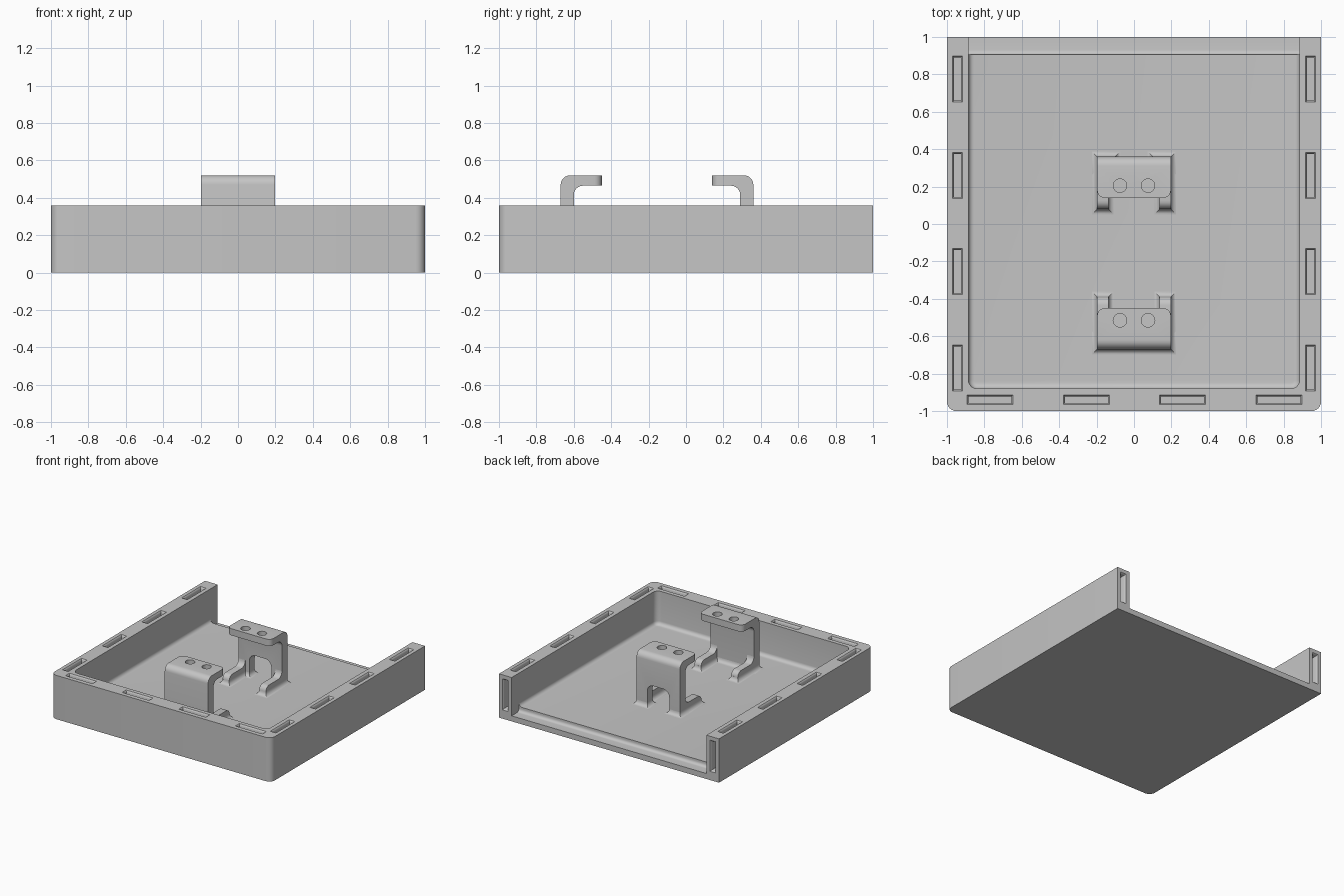
import bpy, bmesh, math
from mathutils import Vector

if "Cube" in bpy.data.objects:
    bpy.data.objects.remove(bpy.data.objects["Cube"])

FLOOR, LIP, TOP = 0.085, 0.045, 0.36
gray = bpy.data.materials.new("gray")
gray.diffuse_color = (0.56, 0.56, 0.56, 1)
gray.use_nodes = True
gray.node_tree.nodes["Principled BSDF"].inputs["Base Color"].default_value = gray.diffuse_color


def arc(cx, cy, r, a0, a1, n=6):
    return [(cx + r * math.cos(math.radians(a0 + (a1 - a0) * i / n)),
             cy + r * math.sin(math.radians(a0 + (a1 - a0) * i / n))) for i in range(n + 1)]


def make(name, bm):
    bmesh.ops.recalc_face_normals(bm, faces=bm.faces)
    me = bpy.data.meshes.new(name)
    bm.to_mesh(me)
    bm.free()
    me.materials.append(gray)
    ob = bpy.data.objects.new(name, me)
    bpy.context.collection.objects.link(ob)
    return ob


def prism(bm, points, shift):
    """Extrude a closed outline of 3D points by a vector."""
    face = bm.faces.new([bm.verts.new(p) for p in points])
    ext = bmesh.ops.extrude_face_region(bm, geom=[face])["geom"]
    bmesh.ops.translate(bm, vec=Vector(shift),
                        verts=[v for v in ext if isinstance(v, bmesh.types.BMVert)])


def loft(bm, rings):
    """Skin four-cornered rings and cap both ends."""
    rings = [[bm.verts.new(p) for p in ring] for ring in rings]
    for a, b in zip(rings, rings[1:]):
        for k in range(4):
            bm.faces.new((a[k], a[(k + 1) % 4], b[(k + 1) % 4], b[k]))
    bm.faces.new(rings[0])
    bm.faces.new(rings[-1])


def cut(ob, cutter):
    m = ob.modifiers.new("cut", 'BOOLEAN')
    m.operation, m.solver, m.object = 'DIFFERENCE', 'EXACT', cutter
    bpy.context.view_layer.objects.active = ob
    bpy.ops.object.modifier_apply(modifier=m.name)
    bpy.data.objects.remove(cutter)


def smooth(ob):
    bpy.ops.object.select_all(action='DESELECT')
    ob.select_set(True)
    bpy.context.view_layer.objects.active = ob
    bpy.ops.object.shade_smooth_by_angle(angle=math.radians(30))


def plan(w, y0, y1, r):
    """Rectangle outline with rounded front corners."""
    return arc(-w + r, y0 + r, r, 180, 270) + arc(w - r, y0 + r, r, 270, 360) + [(w, y1), (-w, y1)]


# tray body
bm = bmesh.new()
prism(bm, [(x, y, 0) for x, y in plan(1, -1, 1, 0.05)], (0, 0, TOP))
tray = make("tray", bm)

# inner pocket, open at the back, with a rounded floor edge
bm = bmesh.new()
prism(bm, [(x, y, FLOOR) for x, y in plan(0.885, -0.88, 1.2, 0.045)], (0, 0, 0.6))
low = [e for e in bm.edges if all(abs(v.co.z - FLOOR) < 1e-5 for v in e.verts)]
bmesh.ops.bevel(bm, geom=low, offset=0.03, segments=5, profile=0.5, affect='EDGES')
cut(tray, make("pocket_cutter", bm))

# step down to the thin lip at the back edge
bm = bmesh.new()
step = ([(0.905, 0.6), (0.905, FLOOR - 0.015)]
        + arc(0.93, LIP + 0.025, 0.025, 180, 270, 5) + [(1.1, LIP), (1.1, 0.6)])
prism(bm, [(-0.885, y, z) for y, z in step], (1.77, 0, 0))
cut(tray, make("back_cutter", bm))


def slot(bm, origin, u, v, n, length=0.24, width=0.046):
    """Slot with a flared mouth, sunk against the outward direction n."""
    o, u, v, n = Vector(origin), Vector(u), Vector(v), Vector(n)
    rings = []
    for h, g in ((0.02, 0.003), (0, 0.003), (-0.006, -0.002), (-0.014, -0.005), (-0.06, -0.005)):
        a, b = length / 2 + g, width / 2 + g
        rings.append([o + n * h + u * (i * a) + v * (j * b)
                      for i, j in ((-1, -1), (1, -1), (1, 1), (-1, 1))])
    loft(bm, rings)


# slots along the rims and in the wall ends
X, Y, Z = (1, 0, 0), (0, 1, 0), (0, 0, 1)
bm = bmesh.new()
for c in (-0.77, -0.255, 0.26, 0.775):
    for x in (-0.944, 0.944):
        slot(bm, (x, c, TOP), Y, X, Z)
    slot(bm, (c, -0.939, TOP), X, Y, Z)
for x in (-0.944, 0.944):
    slot(bm, (x, 1, 0.2), Z, X, Y, 0.25)
cut(tray, make("slot_cutter", bm))
smooth(tray)


def flare(bm, x0, x1, y0, y1, r=0.035, n=5):
    """Concave skirt blending a rectangle into the floor."""
    rings = []
    for i in range(n + 1):
        a = math.radians(90 * i / n)
        g, z = r * (1 - math.sin(a)), FLOOR - 0.001 + r * (1 - math.cos(a))
        rings.append([(x0 - g, y0 - g, z), (x1 + g, y0 - g, z),
                      (x1 + g, y1 + g, z), (x0 - g, y1 + g, z)])
    loft(bm, rings)


BASE = FLOOR - 0.01
hook = ([(0, BASE)] + arc(0.05, 0.47, 0.05, 180, 90) + [(0.22, 0.52), (0.22, 0.465)]
        + arc(0.12, 0.415, 0.05, 90, 180) + [(0.07, BASE)])
foot = ([(0.01, BASE), (0.28, BASE)] + arc(0.235, 0.115, 0.045, 0, 90)
        + arc(0.12, 0.21, 0.05, 270, 180) + [(0.01, 0.21)])


def clip(name, y0, s, arched):
    # upright wall with an overhanging plate
    bm = bmesh.new()
    prism(bm, [(-0.197, y0 + s * d, z) for d, z in hook], (0.394, 0, 0))
    tip = [e for e in bm.edges if all(abs(v.co.y - y0 - s * 0.22) < 1e-5 for v in e.verts)
           and abs(e.verts[0].co.z - e.verts[1].co.z) > 0.01]
    bmesh.ops.bevel(bm, geom=tip, offset=0.04, segments=5, profile=0.5, affect='EDGES')
    body = make(name, bm)
    # screw holes through the plate
    bm = bmesh.new()
    for x in (-0.075, 0.075):
        prism(bm, [(px, py, 0.44) for px, py in arc(x, y0 + s * 0.155, 0.036, 0, 345, 23)],
              (0, 0, 0.2))
    cut(body, make("hole_cutter", bm))
    # arched opening in the wall
    if arched:
        bm = bmesh.new()
        outline = [(-0.1, 0), (0.1, 0)] + arc(0.045, 0.215, 0.055, 0, 90) + arc(-0.045, 0.215, 0.055, 90, 180)
        prism(bm, [(x, y0 - s * 0.05, z) for x, z in outline], (0, s * 0.16, 0))
        cut(body, make("arch_cutter", bm))
    smooth(body)
    # feet along the floor
    bm = bmesh.new()
    for x in (-0.197, 0.137):
        prism(bm, [(x, y0 + s * d, z) for d, z in foot], (0.06, 0, 0))
    smooth(make(name + "_feet", bm))
    # blends where the clip meets the floor
    bm = bmesh.new()
    ya, yb = sorted((y0, y0 + s * 0.07))
    for x0, x1 in ([(-0.197, -0.1), (0.1, 0.197)] if arched else [(-0.197, 0.197)]):
        flare(bm, x0, x1, ya, yb)
    ya, yb = sorted((y0, y0 + s * 0.28))
    for x in (-0.197, 0.137):
        flare(bm, x, x + 0.06, ya, yb)
    smooth(make(name + "_base_blend", bm))


clip("front_clip", -0.67, 1, False)
clip("rear_clip", 0.36, -1, True)
